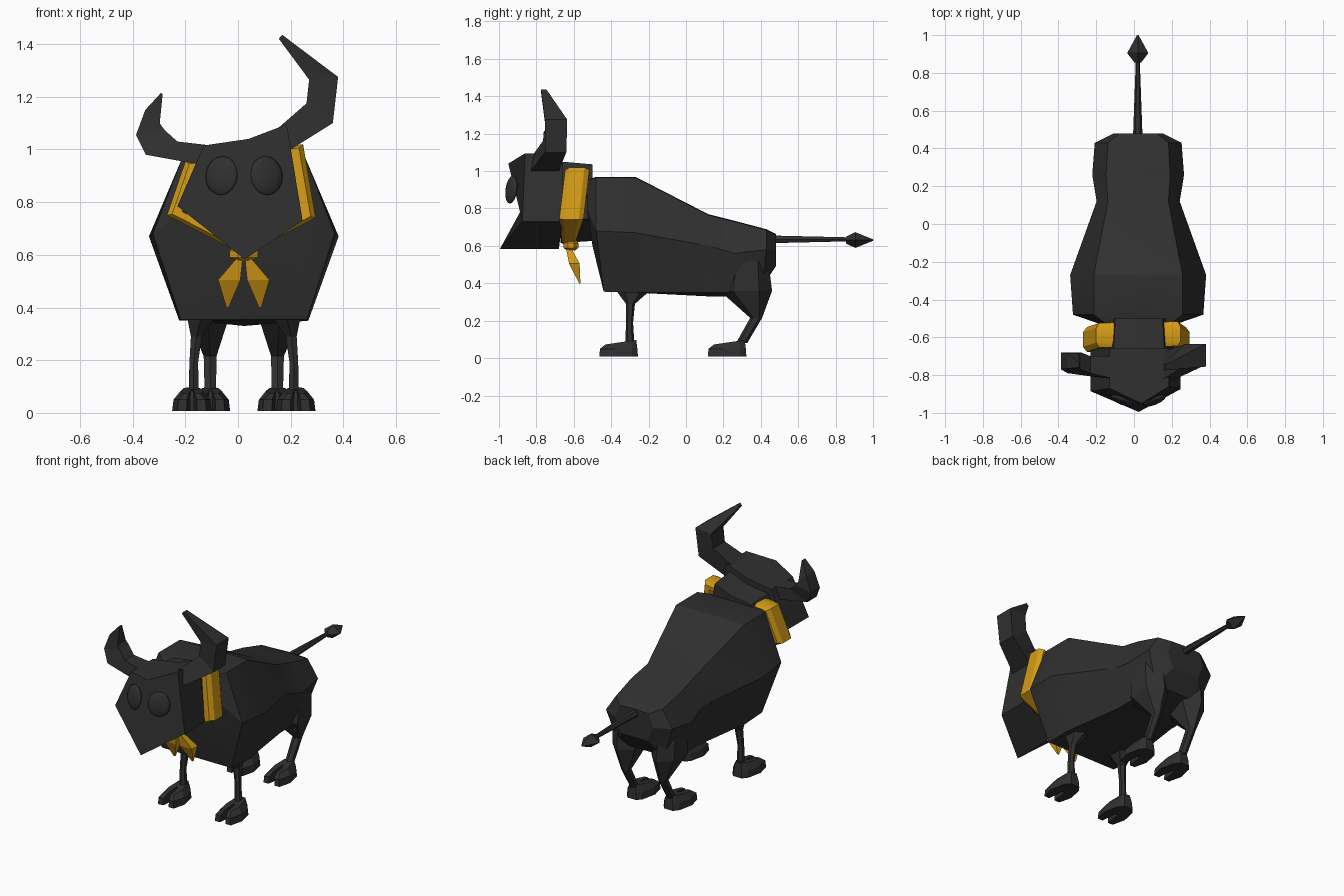
import bpy, bmesh, math
from mathutils import Vector

if "Cube" in bpy.data.objects:
    bpy.data.objects.remove(bpy.data.objects["Cube"])

CX = 0.022  # body centre line


def material(name, rgb):
    m = bpy.data.materials.new(name)
    m.diffuse_color = (*rgb, 1)
    m.use_nodes = True
    m.node_tree.nodes["Principled BSDF"].inputs["Base Color"].default_value = m.diffuse_color
    return m


BLACK = material("charcoal black", (0.029, 0.029, 0.029))
GOLD = material("golden yellow", (0.66, 0.33, 0.008))


def loft(name, rings, mat, closed=False, smooth=0):
    """Skin a list of equal-length point rings, capped unless closed."""
    bm = bmesh.new()
    vs = [[bm.verts.new(p) for p in r] for r in rings]
    n = len(vs[0])
    last = len(vs) if closed else len(vs) - 1
    for i in range(last):
        a, b = vs[i], vs[(i + 1) % len(vs)]
        for j in range(n):
            k = (j + 1) % n
            bm.faces.new((a[j], a[k], b[k], b[j]))
    if not closed:
        bm.faces.new(vs[0])
        bm.faces.new(vs[-1])
    bmesh.ops.recalc_face_normals(bm, faces=bm.faces)
    me = bpy.data.meshes.new(name)
    bm.to_mesh(me)
    bm.free()
    me.materials.append(mat)
    ob = bpy.data.objects.new(name, me)
    bpy.context.collection.objects.link(ob)
    if smooth:
        bpy.ops.object.select_all(action='DESELECT')
        ob.select_set(True)
        bpy.context.view_layer.objects.active = ob
        bpy.ops.object.shade_smooth_by_angle(angle=math.radians(smooth))
    return ob


def flat_ring(x, y, z, rx, ry, n=6):
    """Horizontal ring, used for legs and scarf tails."""
    return [(x + rx * math.cos(math.tau * (i + .5) / n),
             y + ry * math.sin(math.tau * (i + .5) / n), z) for i in range(n)]


def upright_ring(x, y, z, rx, rz, n=4):
    """Ring facing along y, used for the tail."""
    return [(x + rx * math.cos(math.tau * i / n), y,
             z + rz * math.sin(math.tau * i / n)) for i in range(n)]


# Body: y, slant of the lower edge, then half width and height at top, middle, bottom
stations = [
    (-.53, .03, .17, .95, .20, .80, .13, .60),
    (-.48, .04, .235, .965, .345, .68, .24, .355),
    (-.27, 0, .235, .965, .36, .67, .245, .35),
    (.12, 0, .16, .765, .22, .60, .19, .35),
    (.26, 0, .17, .73, .243, .56, .19, .35),
    (.43, -.02, .16, .685, .23, .58, .16, .385),
    (.48, 0, .10, .66, .13, .58, .09, .49)]
rings = []
for y, s, wt, zt, wm, zm, wb, zb in stations:
    right = [(CX + wt, y, zt), (CX + wm, y, zm), (CX + wb, y + s, zb)]
    left = [(2 * CX - x, yy, z) for x, yy, z in reversed(right)]
    dip = .02 if y > 0 and y < .3 else 0
    rings.append(right + [(CX, y + s, zb - dip)] + left + [(CX, y, zt + .004)])
loft("body", rings, BLACK, smooth=25)

# Head: tilted pentagonal block with a ridge down the face
outline = [(-.13, 1.015, -.87), (.04, 1.04, -.95), (.185, 1.095, -.86),
           (.245, .73, -.875), (.025, .583, -.995), (-.23, .785, -.885)]
front = [(x, y, z) for x, z, y in outline]
back = [(x, -.68 if z < .6 else -.66, z) for x, z, y in outline]
loft("head", [front, back], BLACK)

# Neck joining head and body
loft("neck", [[(x * s + CX * (1 - s), y, .8 + (z - .8) * s) for x, z, _ in outline]
              for y, s in ((-.67, .85), (-.5, .8))], BLACK)

# Eyes: shallow domes lying on the two face planes
for name, x, side in (("left_eye", -.062, -1), ("right_eye", .108, 1)):
    bpy.ops.mesh.primitive_uv_sphere_add(segments=12, ring_count=8, location=(x, -.934, .90))
    eye = bpy.context.object
    eye.name = name
    eye.scale = (.066, .022, .075)
    eye.rotation_euler = (math.radians(-7), 0, side * math.radians(22))
    eye.data.materials.append(BLACK)
    bpy.ops.object.shade_smooth_by_angle(angle=math.radians(30))


# Horns: (outer x, z), (inner x, z), y front, y back
def horn(name, sections):
    rings = []
    for ox, oz, ix, iz, yf, yb in sections:
        rings.append([(ox, yf, oz), (ox, yb, oz), (ix, yb, iz), (ix, yf, iz)])
    loft(name, rings, BLACK)


horn("right_horn", [(.20, 1.0, .14, 1.07, -.83, -.68), (.36, 1.10, .26, 1.175, -.755, -.64),
                    (.38, 1.275, .27, 1.265, -.755, -.635), (.168, 1.435, .155, 1.42, -.775, -.745)])
horn("left_horn", [(-.13, .94, -.10, 1.015, -.82, -.70), (-.35, .98, -.23, 1.03, -.79, -.70),
                   (-.387, 1.055, -.28, 1.075, -.77, -.68), (-.352, 1.15, -.297, 1.10, -.765, -.685),
                   (-.292, 1.215, -.286, 1.21, -.76, -.735)])

# Scarf band: a faceted loop leaning forward at the throat
mid = Vector((.022, .82))
rings = []
for x, z in ((-.20, .955), (.247, 1.02), (.295, .74), (.022, .60), (-.27, .75)):
    yc = -.585 - (.99 - z) * .11
    w = .065 if z > .65 else .035
    ring = []
    for dy, s in ((-w, .93), (-w * .6, 1), (w * .6, 1), (w, .93), (w, .8), (-w, .8)):
        p = mid + (Vector((x, z)) - mid) * s
        ring.append((p.x, yc + dy, p.y))
    rings.append(ring)
loft("scarf_band", rings, GOLD, closed=True, smooth=25)

# Scarf knot and two pointed tails
loft("scarf_knot", [flat_ring(.022, -.615, z, r, r * .75, 8)
                    for z, r in ((.575, .03), (.59, .058), (.615, .058), (.635, .035))], GOLD)
for name, s in (("left_scarf_tail", -1), ("right_scarf_tail", 1)):
    loft(name, [flat_ring(CX + s * .012, -.63, .595, .012, .018, 4),
                flat_ring(CX + s * .055, -.597, .505, .06, .04, 4),
                flat_ring(CX + s * .062, -.568, .40, .006, .005, 4)], GOLD)

# Tail with an arrow-shaped tip
loft("tail", [upright_ring(.02, y, .635, rx, rz, 6)
              for y, rx, rz in ((.44, .026, .024), (.88, .01, .012))], BLACK)
loft("tail_tip", [upright_ring(.02, y, .631, rx, rz)
                  for y, rx, rz in ((.855, .018, .018), (.905, .056, .042), (1.0, .004, .004))], BLACK)

# Cloven hoof plan: half outline from the notch round to the heel
half = [(.008, .00), (.02, -.10), (.055, -.10), (.075, -.02), (.055, .07), (.03, .10)]
plan = half + [(-x, y) for x, y in reversed(half)]


def hoof(name, x, y):
    rings = []
    for z, sx, sy, rise in ((.008, 1, 1.03, 0), (.05, .93, 1, 0), (.085, .58, .82, .12)):
        rings.append([(x + px * sx, y + py * sy + .012 * (z > .06), z + rise * py)
                      for px, py in plan])
    loft(name, rings, BLACK)


# Legs, mirrored about the body centre line
for side, s in (("left", -1), ("right", 1)):
    fx, rx = CX + s * .19, CX + s * .127
    loft(f"{side}_front_leg", [
        flat_ring(CX + s * .155, -.285, .40, .06, .10),
        flat_ring(CX + s * .165, -.285, .35, .055, .08),
        flat_ring(CX + s * .18, -.297, .29, .024, .024),
        flat_ring(fx, -.302, .19, .019, .019),
        flat_ring(fx, -.30, .08, .022, .024)], BLACK)
    hoof(f"{side}_front_hoof", CX + s * .197, -.36)
    loft(f"{side}_rear_leg", [
        flat_ring(CX + s * .14, .33, .52, .09, .11),
        flat_ring(CX + s * .135, .32, .36, .09, .14),
        flat_ring(CX + s * .128, .375, .215, .028, .032),
        flat_ring(rx, .297, .08, .025, .03)], BLACK)
    hoof(f"{side}_rear_hoof", rx, .22)
